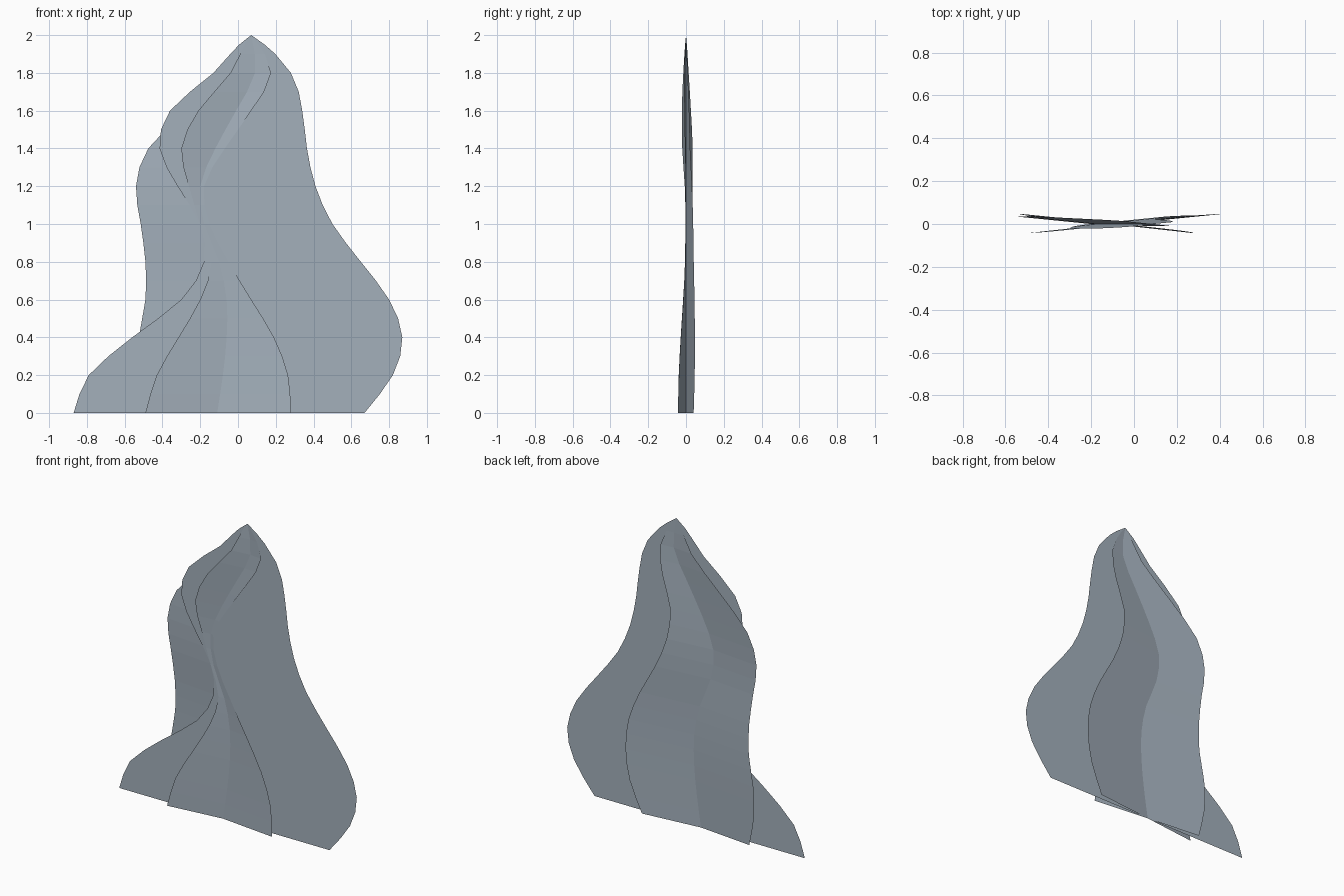
import bpy
import bmesh

cube = bpy.data.objects.get("Cube")
if cube:
    bpy.data.objects.remove(cube)

HEIGHT = 2.0
STEPS = 20

mat = bpy.data.materials.new("blue grey")
mat.use_nodes = True
colour = (0.37, 0.435, 0.5, 1)
mat.diffuse_color = colour
mat.node_tree.nodes["Principled BSDF"].inputs["Base Color"].default_value = colour


def sample(profile, t):
    """Smooth curve through evenly spaced x positions, t from base to tip."""
    pts = [2 * profile[0] - profile[1]] + profile + [3 * profile[-1] - 2 * profile[-2]]
    spans = len(profile) - 1
    i = min(int(t * spans), spans - 1)
    u = t * spans - i
    a, b, c, d = pts[i:i + 4]
    return b + u / 2 * (c - a + u * (2 * a - 5 * b + 4 * c - d + u * (3 * (b - c) + d - a)))


def blade(name, left, right, lean):
    """Sheet folded along the shared rib; lean pushes its edges along y."""
    bm = bmesh.new()
    below = None
    heights = [i / STEPS for i in range(STEPS)] + [0.975]
    for t in heights:
        mid = sample(rib, t)
        row = []
        for x in (sample(left, t), mid, sample(right, t)):
            row.append(bm.verts.new((x, lean * abs(x - mid), t * HEIGHT)))
        if below:
            for k in range(2):
                bm.faces.new((below[k], below[k + 1], row[k + 1], row[k]))
        below = row
    # close to a point at the tip
    tip = bm.verts.new((rib[-1], 0, HEIGHT))
    for k in range(2):
        bm.faces.new((below[k], below[k + 1], tip))
    mesh = bpy.data.meshes.new(name)
    bm.to_mesh(mesh)
    bm.free()
    mesh.materials.append(mat)
    bpy.context.collection.objects.link(bpy.data.objects.new(name, mesh))


# Curved rib shared by all sheets, x positions from base to tip
rib = [-.11, -.08, -.06, -.06, -.1, -.18, -.2, -.12, -.01, .09, .07]

# Wide flat sheet
blade("middle_blade",
      [-.87, -.79, -.56, -.3, -.18, -.2, -.32, -.415, -.36, -.13, .07],
      [.67, .82, .87, .8, .65, .5, .41, .365, .34, .28, .07], 0)

# Narrow sheet folded forward
blade("front_blade",
      [-.49, -.43, -.315, -.2, -.14, -.2, -.26, -.3, -.21, -.04, .07],
      [.28, .265, .19, .07, -.05, -.15, -.18, -.07, .07, .175, .07], -.11)

# Narrow sheet folded backward
blade("back_blade",
      [-.49, -.53, -.525, -.49, -.49, -.515, -.54, -.475, -.27, -.05, .07],
      [.295, .38, .41, .39, .31, .2, .12, .1, .16, .18, .07], .1)
